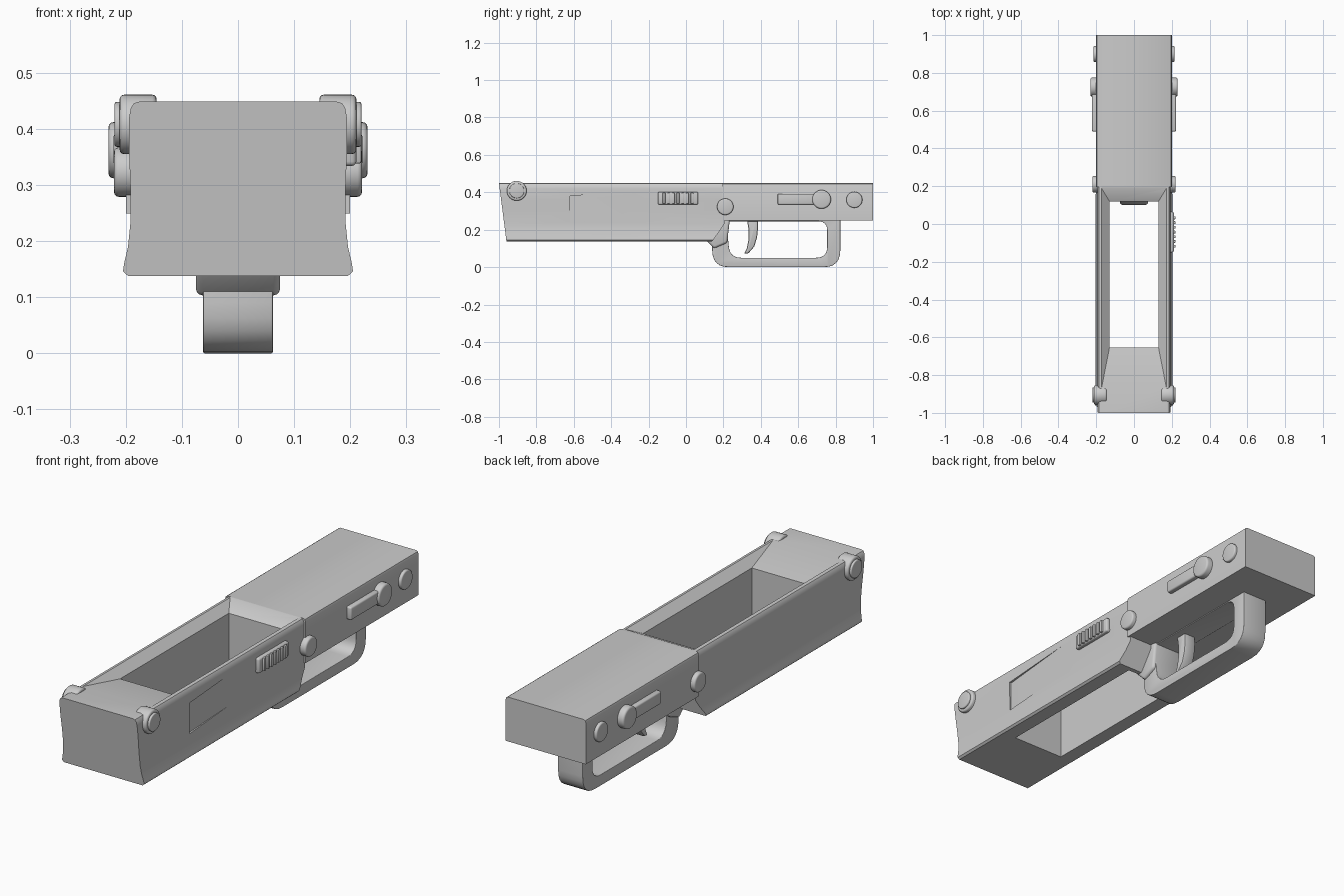
import bpy, bmesh, math
from mathutils import Vector

if "Cube" in bpy.data.objects:
    bpy.data.objects.remove(bpy.data.objects["Cube"])


def add(name, bm):
    bmesh.ops.recalc_face_normals(bm, faces=bm.faces)
    me = bpy.data.meshes.new(name)
    bm.to_mesh(me)
    bm.free()
    ob = bpy.data.objects.new(name, me)
    bpy.context.collection.objects.link(ob)
    return ob


def select(ob):
    bpy.ops.object.select_all(action='DESELECT')
    ob.select_set(True)
    bpy.context.view_layer.objects.active = ob


def apply(ob, kind, **props):
    m = ob.modifiers.new(kind, kind)
    for k, v in props.items():
        setattr(m, k, v)
    select(ob)
    bpy.ops.object.modifier_apply(modifier=m.name)


def bevel(ob, width, segments=3):
    apply(ob, 'BEVEL', width=width, segments=segments, limit_method='ANGLE',
          angle_limit=math.radians(40))


def cut(ob, cutter):
    apply(ob, 'BOOLEAN', operation='DIFFERENCE', object=cutter, solver='EXACT')
    bpy.data.objects.remove(cutter)


def smooth(ob):
    select(ob)
    bpy.ops.object.shade_smooth_by_angle(angle=math.radians(35))


def loft(name, loop_a, loop_b):
    bm = bmesh.new()
    a = [bm.verts.new(p) for p in loop_a]
    b = [bm.verts.new(p) for p in loop_b]
    n = len(a)
    for i in range(n):
        j = (i + 1) % n
        bm.faces.new((a[i], a[j], b[j], b[i]))
    bm.faces.new(a[::-1])
    bm.faces.new(b)
    return add(name, bm)


def plate(name, pts, x0, x1):
    # side profile (y, z) extruded along x
    return loft(name, [(x0, y, z) for y, z in pts], [(x1, y, z) for y, z in pts])


def box(name, x0, x1, y0, y1, z0, z1):
    return plate(name, [(y0, z0), (y1, z0), (y1, z1), (y0, z1)], x0, x1)


def disc(name, y, z, r, x0, x1, n=32):
    pts = [(y + r * math.cos(2 * math.pi * i / n), z + r * math.sin(2 * math.pi * i / n))
           for i in range(n)]
    return plate(name, pts, x0, x1)


def rounded(corners, seg=6):
    # round polygon corners given as (y, z, radius)
    out = []
    n = len(corners)
    for i, (y, z, r) in enumerate(corners):
        p = Vector((y, z))
        a = p + (Vector(corners[i - 1][:2]) - p).normalized() * r
        b = p + (Vector(corners[(i + 1) % n][:2]) - p).normalized() * r
        for k in range(seg + 1):
            t = k / seg
            out.append(tuple(a * (1 - t) ** 2 + p * 2 * t * (1 - t) + b * t * t))
    return out


# front housing: flared section with slanted nose and stepped rear end
half = [(.196, .138), (.205, .146), (.203, .16), (.196, .19), (.192, .23), (.192, .30),
        (.194, .36), (.194, .42), (.191, .437), (.185, .446), (.174, .449)]
section = half + [(-x, z) for x, z in reversed(half)]
nose = [(x, -.96 - .04 * (z - .138) / .311, z) for x, z in section]
tail = [(x, min(.205, .14 + .08 * (z - .138) / .11), z) for x, z in section]
front = loft("front_housing", nose, tail)

# magazine opening with funnelled upper rim
cut(front, box("well_cutter", -.13, .13, -.655, .12, .05, .6))
low = [(-.13, -.655, .415), (.13, -.655, .415), (.13, .12, .415), (-.13, .12, .415)]
top = [(-.178, -.90, .455), (.178, -.90, .455), (.178, .20, .455), (-.178, .20, .455)]
cut(front, loft("funnel_cutter", low, top))

# shallow tapered recess on the right flank
cut(front, loft("flank_cutter",
                [(.184, -.62, .24), (.184, -.62, .38), (.25, -.62, .38), (.25, -.62, .24)],
                [(.196, -.20, .27), (.196, -.20, .41), (.25, -.20, .41), (.25, -.20, .27)]))
smooth(front)

# rear housing
rear_sec = [(.2, .249), (.2, .437), (.197, .445), (.19, .449),
            (-.19, .449), (-.197, .445), (-.2, .437), (-.2, .249)]
rear = loft("rear_housing", [(x, .195, z) for x, z in rear_sec],
            [(x, 1, z) for x, z in rear_sec])
smooth(rear)

# trigger guard loop
guard = plate("trigger_guard", rounded([(.14, .26, .01), (.14, .0, .09), (.825, .0, .09),
                                        (.825, .26, .01)]), -.062, .062)
cut(guard, plate("guard_cutter", rounded([(.215, .245, .02), (.235, .05, .06),
                                          (.755, .05, .06), (.755, .245, .05)]), -.2, .2))
bevel(guard, .012)
smooth(guard)

# blend block between the guard and the front housing
blend = plate("guard_blend", [(.10, .15), (.15, .10), (.22, .13), (.235, .26), (.12, .26)],
              -.075, .075)
bevel(blend, .012)
smooth(blend)

# curved trigger
front_edge = [(.325, .26), (.335, .20), (.335, .15), (.325, .10), (.31, .07)]
back_edge = [(.335, .075), (.365, .11), (.38, .16), (.385, .21), (.383, .26)]
trigger = plate("trigger", front_edge + back_edge, -.03, .03)
bevel(trigger, .008, 2)
smooth(trigger)

# pins and levers on both sides
for s, side in ((1, "right"), (-1, "left")):
    parts = [
        (disc("front_pin_flange_" + side, -.905, .408, .053, s * .145, s * .211), .008),
        (disc("front_pin_head_" + side, -.905, .408, .040, s * .19, s * .220), .004),
        (disc("middle_pin_" + side, .21, .323, .044, s * .15, s * .221), .008),
        (disc("rear_pin_" + side, .90, .36, .043, s * .17, s * .214), .006),
        (disc("lever_hub_" + side, .725, .362, .050, s * .17, s * .231), .009),
        (box("lever_arm_" + side, s * .17, s * .222, .49, .72, .334, .392), .007),
    ]
    for ob, w in parts:
        bevel(ob, w)
        smooth(ob)

# ribbed release button, right side only
button = box("release_button", .17, .211, -.15, .065, .334, .402)
bevel(button, .008)
smooth(button)
for i in range(7):
    y = -.125 + i * .025
    rib = box("button_rib", .2, .220, y, y + .015, .338, .398)
    bevel(rib, .004, 2)
    smooth(rib)
